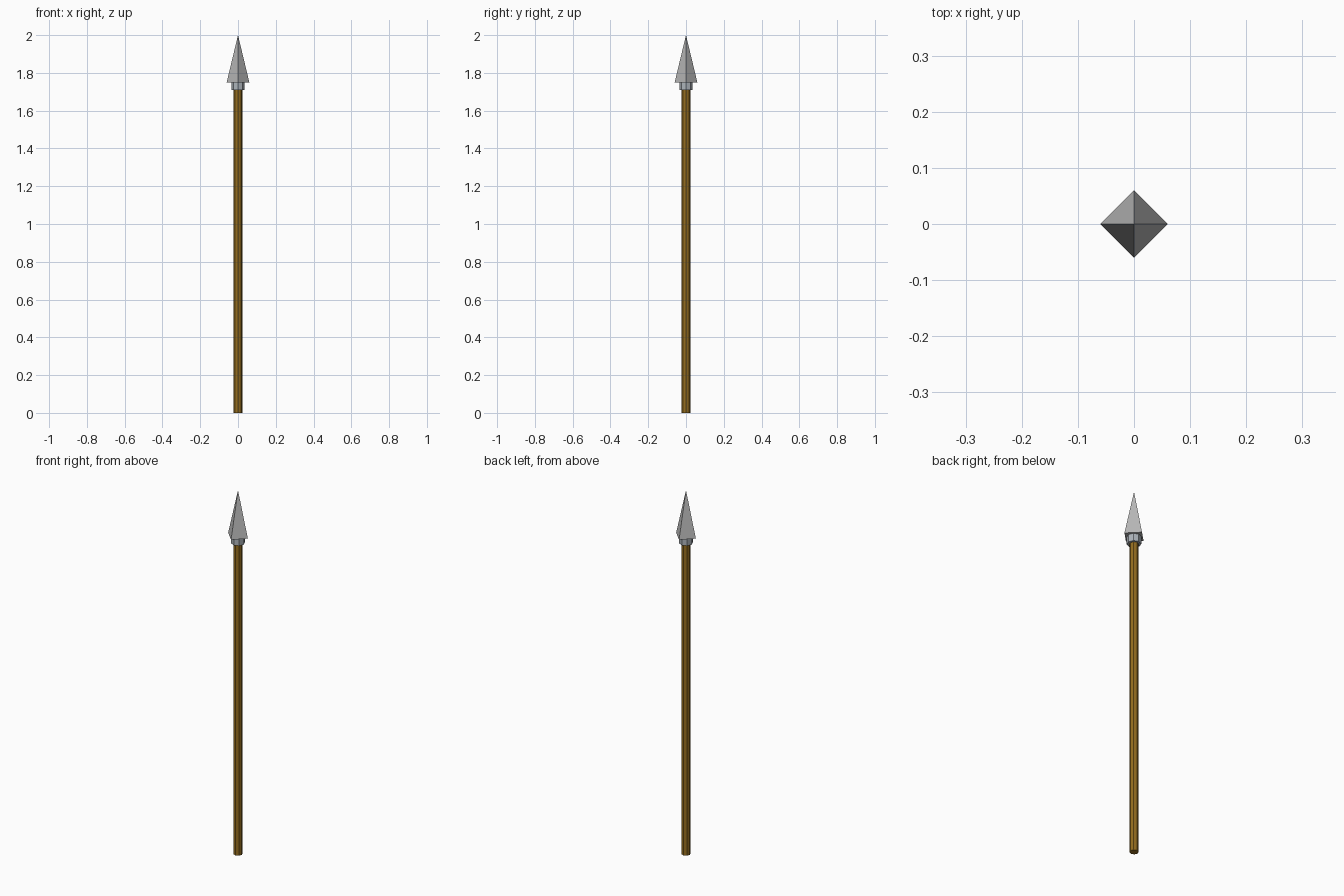
import bpy

if "Cube" in bpy.data.objects:
    bpy.data.objects.remove(bpy.data.objects["Cube"])


def material(name, rgb):
    mat = bpy.data.materials.new(name)
    mat.diffuse_color = (*rgb, 1.0)
    mat.use_nodes = True
    mat.node_tree.nodes["Principled BSDF"].inputs["Base Color"].default_value = mat.diffuse_color
    return mat


def spindle(name, sides, z0, z1, r0, r1, mat):
    """Flat-faced upright prism or pyramid with a corner on each axis."""
    bpy.ops.mesh.primitive_cone_add(vertices=sides, radius1=r0, radius2=r1,
                                    depth=z1 - z0, location=(0, 0, (z0 + z1) / 2))
    obj = bpy.context.object
    obj.name = name
    obj.data.materials.append(mat)
    return obj


wood = material("brown wood", (0.30, 0.155, 0.014))
steel = material("grey steel", (0.47, 0.47, 0.47))
iron = material("blue grey iron", (0.42, 0.46, 0.50))

# Wooden pole
spindle("shaft", 8, 0.0, 1.72, 0.0225, 0.0225, wood)
# Metal ring under the head
spindle("collar", 8, 1.71, 1.75, 0.035, 0.035, iron)
# Four-sided point
spindle("spear_head", 4, 1.75, 2.0, 0.06, 0.0, steel)
